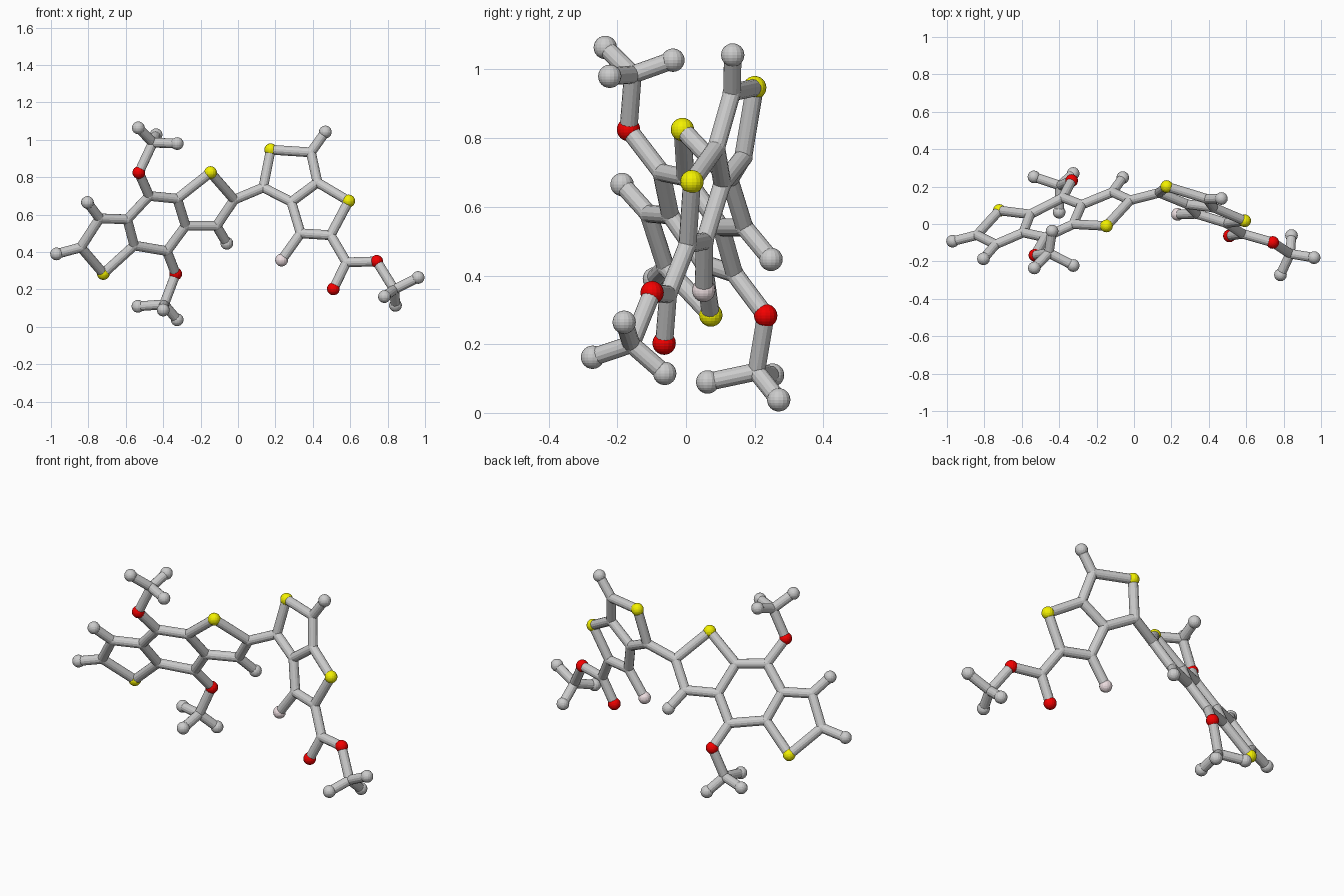
import bpy, bmesh
from mathutils import Vector, Matrix

if "Cube" in bpy.data.objects:
    bpy.data.objects.remove(bpy.data.objects["Cube"])

BOND_R, JOINT_R, BALL_R = 0.026, 0.0275, 0.034


def material(name, rgb):
    m = bpy.data.materials.new(name)
    m.diffuse_color = (*rgb, 1)
    m.use_nodes = True
    m.node_tree.nodes["Principled BSDF"].inputs["Base Color"].default_value = m.diffuse_color
    return m


YELLOW = material("yellow", (0.9, 0.88, 0.0))
RED = material("red", (0.9, 0.0, 0.0))
PINK = material("pink", (0.86, 0.74, 0.76))


def finish(bm, name, mat=None):
    me = bpy.data.meshes.new(name)
    bm.to_mesh(me)
    bm.free()
    ob = bpy.data.objects.new(name, me)
    bpy.context.collection.objects.link(ob)
    if mat:
        me.materials.append(mat)


def ball(bm, p, r):
    bmesh.ops.create_uvsphere(bm, u_segments=16, v_segments=12, radius=r,
                              matrix=Matrix.Translation(p))


def rod(bm, a, b):
    d = b - a
    rot = d.to_track_quat('Z', 'Y').to_matrix().to_4x4()
    bmesh.ops.create_cone(bm, cap_ends=True, segments=14, radius1=BOND_R, radius2=BOND_R,
                          depth=d.length, matrix=Matrix.Translation((a + b) / 2) @ rot)


def group(name, plane, flat, free, chains, kinds):
    """Flat atoms lie on y = a + b*x + c*z; free atoms give all coordinates."""
    a, b, c = plane
    pos = {k: Vector((x, a + b * x + c * z, z)) for k, (x, z) in flat.items()}
    pos.update({k: Vector(p) for k, p in free.items()})
    links = set()
    for chain in chains:
        keys = chain.split()
        links.update(tuple(sorted(p)) for p in zip(keys, keys[1:]))
    # grey sticks
    bm = bmesh.new()
    for k, l in sorted(links):
        rod(bm, pos[k], pos[l])
    finish(bm, name + "_bonds")
    # grey joints and stub ends
    bm = bmesh.new()
    for k, p in pos.items():
        if k[0] not in "SOF":
            ends = sum(k in l for l in links)
            ball(bm, p, BALL_R if k[0] == "H" and ends == 1 else JOINT_R)
    finish(bm, name + "_grey_balls")
    # coloured balls
    for letter, label, mat in kinds:
        bm = bmesh.new()
        for k, p in pos.items():
            if k[0] == letter:
                ball(bm, p, BALL_R)
        finish(bm, name + "_" + label, mat)
    return pos


# left half: three fused rings with two side branches
left = group(
    "left_half", (0.535, 0.41, -0.588),
    {"H1": (-.97, .39), "C2": (-.84, .425), "S1": (-.72, .285), "C3": (-.74, .58),
     "H4": (-.805, .665), "C5": (-.592, .575), "C6": (-.555, .435), "C7": (-.475, .70),
     "C8": (-.325, .685), "C9": (-.28, .54), "C10": (-.38, .405), "S2": (-.147, .825),
     "C11": (-.02, .68), "C12": (-.115, .54), "H13": (-.06, .447),
     "O1": (-.53, .825), "O2": (-.333, .283)},
    {"Ca": (-.455, -.155, .985), "Ha1": (-.533, -.235, 1.064), "Ha2": (-.438, -.038, 1.027),
     "Ha3": (-.325, -.222, .98),
     "Cb": (-.395, .205, .12), "Hb1": (-.535, .252, .11), "Hb2": (-.40, .063, .09),
     "Hb3": (-.325, .27, .038)},
    ["H1 C2 S1 C6 C5 C3 C2", "C3 H4", "C5 C7 C8 C9 C10 C6", "C8 S2 C11 C12 C9", "C12 H13",
     "C7 O1 Ca Ha1", "Ha2 Ca Ha3", "C10 O2 Cb Hb1", "Hb2 Cb Hb3"],
    [("S", "yellow_balls", YELLOW), ("O", "red_balls", RED)])

# right half: two fused rings with a branch at the lower right
right = group(
    "right_half", (0.04, -0.292, 0.223),
    {"C1": (.135, .745), "S1": (.175, .947), "C2": (.39, .933), "H3": (.467, 1.042),
     "C4": (.425, .772), "C5": (.285, .668), "S2": (.592, .673), "C6": (.495, .49),
     "C7": (.335, .50), "F1": (.233, .357), "C8": (.58, .345), "O1": (.51, .203),
     "O2": (.742, .35), "C9": (.835, .20)},
    {"H1": (.963, -.18, .264), "H2": (.783, -.272, .162), "H4": (.842, -.062, .115)},
    ["C1 S1 C2 C4 C5 C1", "C2 H3", "C4 S2 C6 C7 C5", "C7 F1", "C6 C8 O1", "C8 O2 C9 H1",
     "H2 C9 H4"],
    [("S", "yellow_balls", YELLOW), ("O", "red_balls", RED), ("F", "pink_ball", PINK)])

# link between the halves
bm = bmesh.new()
rod(bm, left["C11"], right["C1"])
finish(bm, "middle_link")
